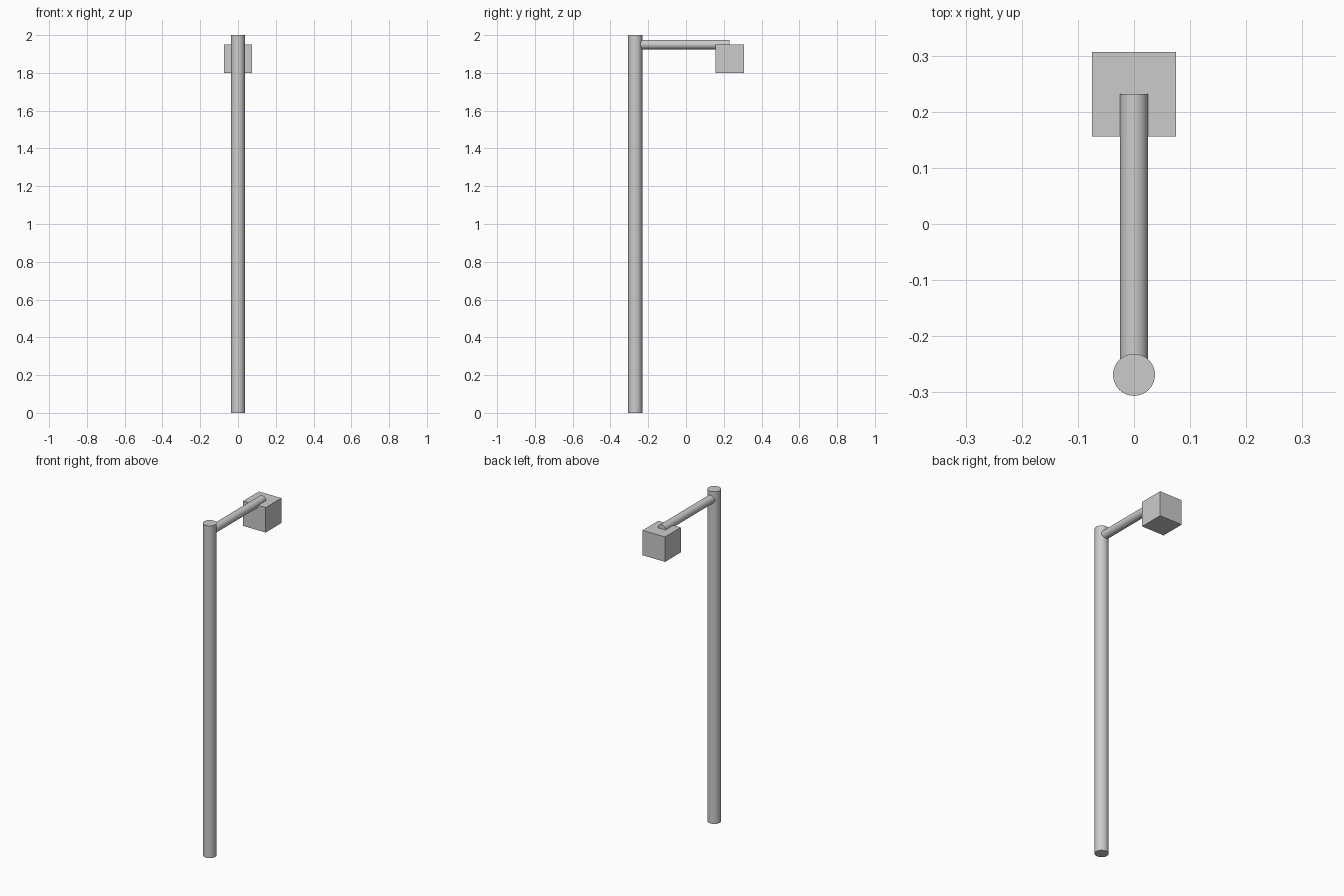
import bpy
from math import radians

cube = bpy.data.objects.get("Cube")
if cube:
    bpy.data.objects.remove(cube, do_unlink=True)

POLE_Y = -0.26875
ARM_LENGTH = 0.5
ARM_Z = 1.95

# One plain grey for every part
grey = bpy.data.materials.new("light grey")
grey.use_nodes = True
colour = (0.6, 0.6, 0.6, 1)
grey.diffuse_color = colour
grey.node_tree.nodes["Principled BSDF"].inputs["Base Color"].default_value = colour


def finish(name):
    part = bpy.context.object
    part.name = name
    part.data.materials.append(grey)
    return part


def rod(name, radius, length, location, tilt=0):
    bpy.ops.mesh.primitive_cylinder_add(vertices=32, radius=radius, depth=length,
                                        location=location, rotation=(tilt, 0, 0))
    bpy.ops.object.shade_smooth_by_angle(angle=radians(30))
    return finish(name)


# Upright pole
rod("pole", 0.0375, 2, (0, POLE_Y, 1))

# Horizontal arm from the pole's axis to the lamp's centre
rod("arm", 0.025, ARM_LENGTH, (0, POLE_Y + ARM_LENGTH / 2, ARM_Z), radians(90))

# Lamp box hanging from the arm's end
size = 0.15
bpy.ops.mesh.primitive_cube_add(size=size, location=(0, POLE_Y + ARM_LENGTH, ARM_Z - size / 2))
finish("lamp_box")
